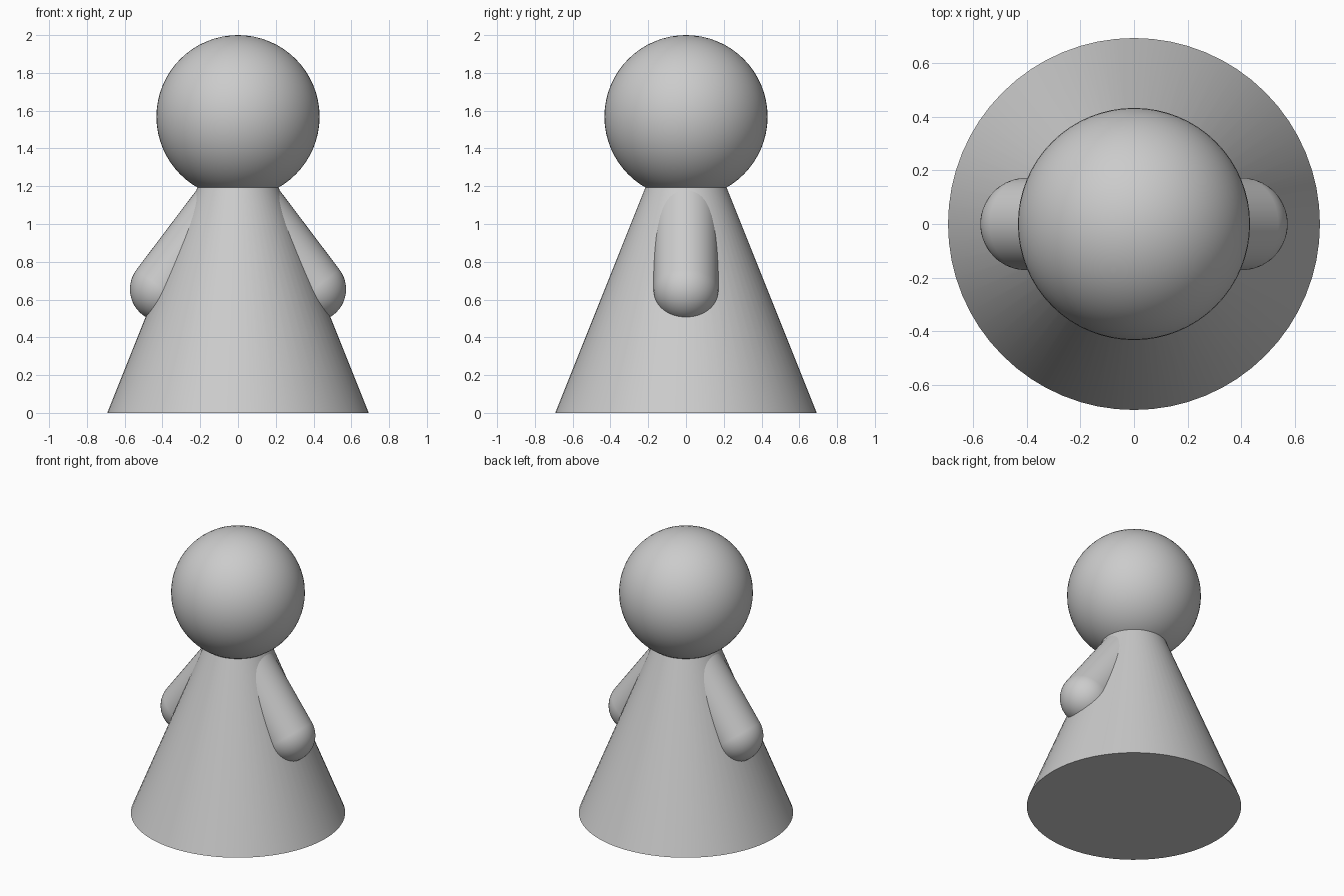
import bpy
import math
from mathutils import Vector

cube = bpy.data.objects.get("Cube")
if cube:
    bpy.data.objects.remove(cube, do_unlink=True)

# One plain grey for the whole figure
grey = bpy.data.materials.new("plain_grey")
grey.use_nodes = True
colour = (0.6, 0.6, 0.6, 1)
grey.diffuse_color = colour
grey.node_tree.nodes["Principled BSDF"].inputs["Base Color"].default_value = colour


def finish(name):
    obj = bpy.context.object
    obj.name = name
    obj.data.materials.append(grey)
    bpy.ops.object.shade_smooth_by_angle(angle=math.radians(40))
    return obj


# Robe: truncated cone, its top hidden in the head
body_height = 1.2
bpy.ops.mesh.primitive_cone_add(vertices=64, radius1=0.692, radius2=0.212,
                                depth=body_height, location=(0, 0, body_height / 2))
finish("body")

# Head
head_radius = 0.432
bpy.ops.mesh.primitive_uv_sphere_add(segments=64, ring_count=32, radius=head_radius,
                                     location=(0, 0, 2 - head_radius))
finish("head")

# Arms: straight sleeves from the neck, each ending in a round hand
arm_radius = 0.172
for side, label in ((1, "left"), (-1, "right")):
    hand = Vector((side * 0.4, 0, 0.655))
    shoulder = Vector((0, 0, 1.185))
    axis = shoulder - hand
    turn = axis.to_track_quat("Z", "Y").to_euler()
    bpy.ops.mesh.primitive_cylinder_add(vertices=48, radius=arm_radius, depth=axis.length,
                                        location=(hand + shoulder) / 2, rotation=turn)
    finish(label + "_arm")
    bpy.ops.mesh.primitive_uv_sphere_add(segments=48, ring_count=24, radius=arm_radius,
                                         location=hand, rotation=turn)
    finish(label + "_hand")
